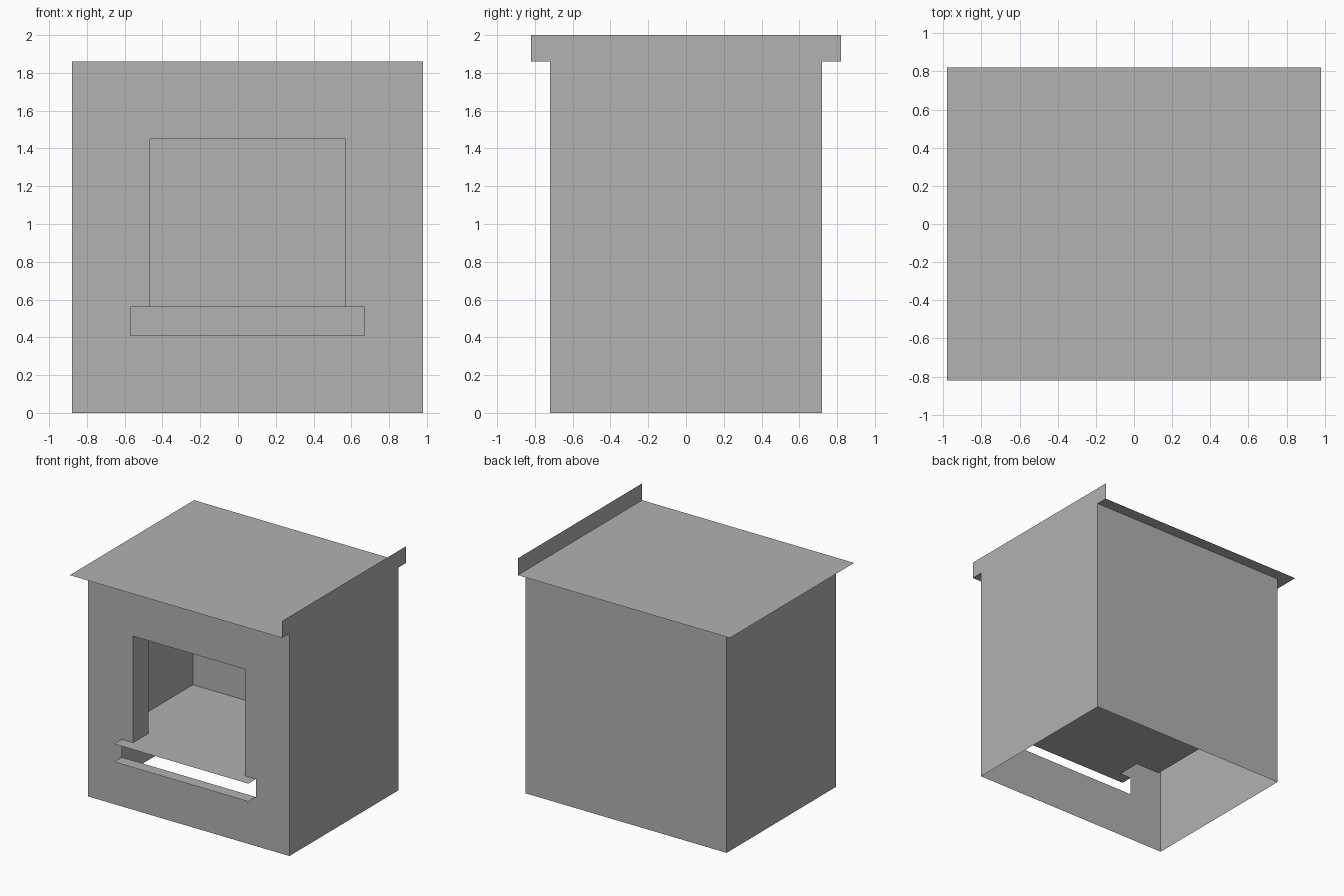
import bpy
import bmesh

cube = bpy.data.objects.get("Cube")
if cube:
    bpy.data.objects.remove(cube, do_unlink=True)

grey = bpy.data.materials.new("plain grey")
grey.use_nodes = True
colour = (0.445, 0.445, 0.445, 1)
grey.diffuse_color = colour
grey.node_tree.nodes["Principled BSDF"].inputs["Base Color"].default_value = colour

# Main dimensions
LEFT, RIGHT = -0.88, 0.98
FRONT, BACK = -0.72, 0.72
TOP = 1.86
OVERHANG = 0.10
WIN_L, WIN_R, WIN_TOP = -0.465, 0.57, 1.45
SHELF_L, SHELF_R = -0.57, 0.67
SLOT_Z, SHELF_Z = 0.41, 0.56
ROOM_L, ROOM_R = -0.69, 0.79
ROOM_FRONT, ROOM_BACK, ROOM_TOP = -0.52, 0.39, 1.67


def finish(name, bm):
    mesh = bpy.data.meshes.new(name)
    bm.to_mesh(mesh)
    bm.free()
    mesh.materials.append(grey)
    obj = bpy.data.objects.new(name, mesh)
    bpy.context.collection.objects.link(obj)
    return obj


def box(name, lo, hi, skip=(), inward=False):
    """Thin-walled box without the sides named in skip, such as '-y'."""
    bm = bmesh.new()
    bmesh.ops.create_cube(bm, size=1)
    bm.normal_update()
    gone = [f for f in bm.faces for s in skip
            if f.normal["xyz".index(s[1])] * (1 if s[0] == "+" else -1) > 0.5]
    bmesh.ops.delete(bm, geom=gone, context="FACES")
    for v in bm.verts:
        v.co = [a + (c + 0.5) * (b - a) for a, b, c in zip(lo, hi, v.co)]
    if inward:
        bmesh.ops.reverse_faces(bm, faces=bm.faces)
    return finish(name, bm)


def sheet(name, lo, hi):
    """Rectangle spanning two corners that share one coordinate."""
    bm = bmesh.new()
    flat = [i for i in range(3) if lo[i] == hi[i]][0]
    u, w = [(flat + 1) % 3, (flat + 2) % 3]
    verts = []
    for a, b in ((lo, lo), (hi, lo), (hi, hi), (lo, hi)):
        p = list(lo)
        p[u], p[w] = a[u], b[w]
        verts.append(bm.verts.new(p))
    bm.faces.new(verts)
    return finish(name, bm)


# Outer walls, open below; the roof and front are separate
box("outer_walls", (LEFT, FRONT, 0), (RIGHT, BACK, TOP), ("-z", "+z", "-y"))

# Front wall with a window above a wider slot
bm = bmesh.new()
xs = [LEFT, SHELF_L, WIN_L, WIN_R, SHELF_R, RIGHT]
zs = [0, SLOT_Z, SHELF_Z, WIN_TOP, TOP]
grid = [[bm.verts.new((x, FRONT, z)) for z in zs] for x in xs]
for i in range(len(xs) - 1):
    for k in range(len(zs) - 1):
        slot = k == 1 and 1 <= i <= 3
        window = k == 2 and i == 2
        if not (slot or window):
            bm.faces.new((grid[i][k], grid[i + 1][k],
                          grid[i + 1][k + 1], grid[i][k + 1]))
finish("front_wall", bm)

# Window reveal leading into the inner room
box("window_reveal", (WIN_L, FRONT, SHELF_Z), (WIN_R, ROOM_FRONT, WIN_TOP),
    ("-y", "+y"), inward=True)
box("inner_room", (ROOM_L, ROOM_FRONT, SHELF_Z), (ROOM_R, ROOM_BACK, ROOM_TOP),
    ("-y",), inward=True)

# Inner room front partition around the reveal
for name, x0, x1, z0, z1 in (
        ("partition_right", ROOM_L, WIN_L, SHELF_Z, ROOM_TOP),
        ("partition_left", WIN_R, ROOM_R, SHELF_Z, ROOM_TOP),
        ("partition_top", WIN_L, WIN_R, WIN_TOP, ROOM_TOP)):
    sheet(name, (x0, ROOM_FRONT, z0), (x1, ROOM_FRONT, z1))

# Counter ledges above and below the slot
for name, z in (("upper_ledge", SHELF_Z), ("lower_ledge", SLOT_Z)):
    sheet(name, (SHELF_L, FRONT - OVERHANG, z), (SHELF_R, FRONT, z))

# Overhanging roof sheet and upright side board
sheet("roof", (LEFT - OVERHANG, FRONT - OVERHANG, TOP),
      (RIGHT, BACK + OVERHANG, TOP))
sheet("roof_side_board", (RIGHT, FRONT - OVERHANG, TOP),
      (RIGHT, BACK + OVERHANG, 2.0))
